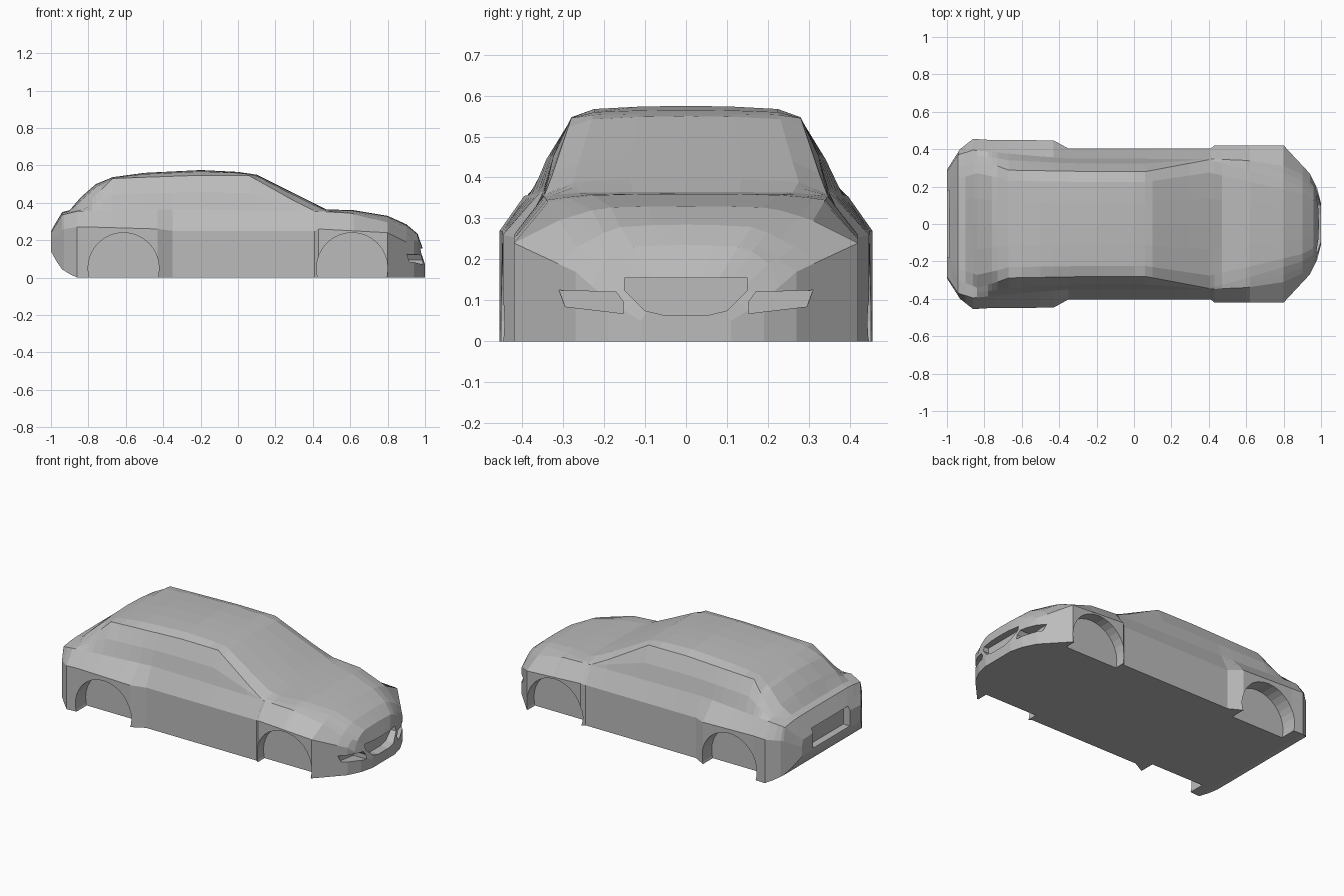
import bpy, bmesh
from math import sin, cos, pi

cube = bpy.data.objects.get("Cube")
if cube:
    bpy.data.objects.remove(cube)

paint = bpy.data.materials.new("grey paint")
paint.use_nodes = True
grey = (0.5, 0.5, 0.5, 1)
paint.diffuse_color = grey
paint.node_tree.nodes["Principled BSDF"].inputs["Base Color"].default_value = grey

# Lengthwise curves of the body: x first, then the value or (y, z) pair
ridge = [(-1, .25), (-.97, .3), (-.94, .35), (-.9, .36), (-.84, .43), (-.76, .5),
         (-.67, .537), (-.5, .56), (-.2, .575), (0, .565), (.1, .55), (.3, .45),
         (.47, .365), (.62, .36), (.8, .33), (.9, .285), (.96, .235), (.99, .15), (1, .1)]
floor = [(-1, .14), (-.95, .05), (-.87, 0), (1, 0)]
flank = [(-1, .29, .2), (-.93, .4, .26), (-.86, .455, .27), (-.78, .45, .27),
         (-.43, .447, .26), (-.35, .403, .25), (.41, .403, .25), (.43, .42, .26),
         (.8, .42, .24), (.94, .27, .17), (.98, .19, .1), (1, .11, .05)]
shoulder = [(-1, .28, .24), (-.94, .37, .335), (-.86, .395, .355), (-.6, .37, .36),
            (-.35, .35, .365), (.4, .348, .355), (.6, .34, .345), (.8, .31, .295),
            (.9, .265, .23), (.96, .2, .19), (1, .09, .08)]
roof_edge = [(-1, .2, .245), (-.94, .3, .345), (-.84, .34, .365), (-.73, .31, .47),
             (-.67, .288, .53), (-.2, .28, .547), (.06, .28, .545), (.3, .325, .41),
             (.4, .344, .36), (.6, .29, .352), (.8, .23, .32), (.9, .2, .265),
             (.96, .16, .22), (1, .07, .092)]


def sample(curve, x):
    """Values of a lengthwise curve at x."""
    for a, b in zip(curve, curve[1:]):
        if x <= b[0]:
            t = (x - a[0]) / (b[0] - a[0])
            return [p + (q - p) * t for p, q in zip(a[1:], b[1:])]
    return list(curve[-1][1:])


def section(x):
    """Closed ring of points across the body at x."""
    (top,), (low,) = sample(ridge, x), sample(floor, x)
    (fy, fz), (sy, sz) = sample(flank, x), sample(shoulder, x)
    ry, rz = sample(roof_edge, x)
    rise = top - rz
    half = [(fy, low), (fy, fz), (sy, sz),
            ((sy + ry) / 2 + (rz - sz) * .05, (sz + rz) / 2), (ry, rz),
            (ry * .8, rz + rise * .72), (ry * .4, rz + rise * .93)]
    ring = half + [(0, top)] + [(-y, z) for y, z in reversed(half)]
    return [(x, y, z) for y, z in ring]


def make_object(name, rings):
    """Loft a closed solid through matching rings."""
    bm = bmesh.new()
    loops = [[bm.verts.new(p) for p in ring] for ring in rings]
    for a, b in zip(loops, loops[1:]):
        for i in range(len(a)):
            j = (i + 1) % len(a)
            bm.faces.new((a[i], a[j], b[j], b[i]))
    bm.faces.new(loops[0])
    bm.faces.new(loops[-1])
    bmesh.ops.recalc_face_normals(bm, faces=bm.faces)
    mesh = bpy.data.meshes.new(name)
    bm.to_mesh(mesh)
    bm.free()
    mesh.materials.append(paint)
    obj = bpy.data.objects.new(name, mesh)
    bpy.context.collection.objects.link(obj)
    return obj


# Body shell
stations = []
for x in sorted(p[0] for c in (ridge, flank, shoulder, roof_edge) for p in c):
    if not stations or x - stations[-1] > .008:
        stations.append(x)
body = make_object("car_body", [section(x) for x in stations])

cutters = []


def cut(name, rings):
    cutter = make_object(name, rings)
    cutter.hide_render = True
    mod = body.modifiers.new(name, 'BOOLEAN')
    mod.object = cutter
    mod.operation = 'DIFFERENCE'
    mod.solver = 'EXACT'
    cutters.append(cutter)


for side in (1, -1):
    # Wheel arches
    for x in (-.612, .61):
        circle = [(x + .19 * cos(a * pi / 16), .05 + .19 * sin(a * pi / 16)) for a in range(32)]
        cut("wheel_arch", [[(px, y * side, pz) for px, pz in circle] for y in (.35, .6)])
    # Lower air slots beside the grille
    slot = [(.152, .068), (.152, .095), (.17, .12), (.31, .125), (.295, .085)]
    cut("air_slot", [[(x, y * side, z) for y, z in slot] for x in (.9, 1.1)])

# Grille opening
half = [(.05, .063), (.1, .075), (.15, .125), (.15, .155)]
outline = half + [(-y, z) for y, z in reversed(half)]
cut("grille", [[(x, y, z) for y, z in outline] for x in (.945, 1.1)])

# Number plate recess
plate = [(-.18, .15), (.18, .15), (.18, .27), (-.18, .27)]
cut("plate_recess", [[(x, y, z) for y, z in plate] for x in (-1.1, -.955)])

# Bake the cuts into the body and drop the helpers
bpy.context.view_layer.update()
result = bpy.data.meshes.new_from_object(body.evaluated_get(bpy.context.evaluated_depsgraph_get()))
body.modifiers.clear()
body.data = result
for cutter in cutters:
    bpy.data.objects.remove(cutter)
